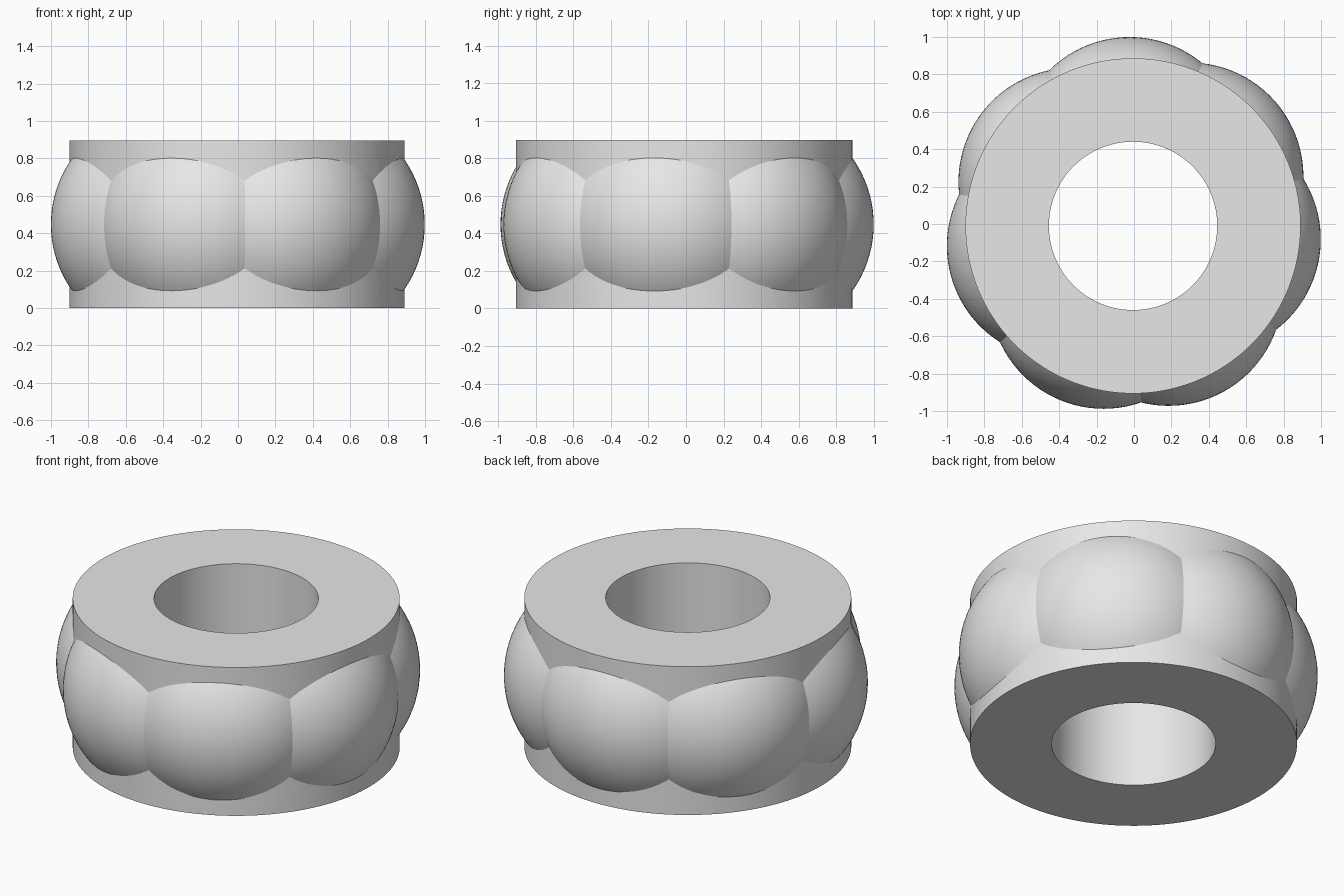
import bpy
import math

if "Cube" in bpy.data.objects:
    bpy.data.objects.remove(bpy.data.objects["Cube"])

CX, CY, CZ = -0.005, -0.01, 0.447   # ring centre
HEIGHT = 0.897
OUTER, BORE = 0.896, 0.45
LOBES, LOBE_R, LOBE_D = 7, 0.61, 0.40
FIRST_LOBE = math.radians(92.6)

grey = bpy.data.materials.new("light grey")
grey.diffuse_color = (0.8, 0.8, 0.8, 1.0)
grey.use_nodes = True
grey.node_tree.nodes["Principled BSDF"].inputs["Base Color"].default_value = grey.diffuse_color


def cylinder(name, radius, depth, sides=192):
    bpy.ops.mesh.primitive_cylinder_add(vertices=sides, radius=radius, depth=depth,
                                        location=(CX, CY, HEIGHT / 2))
    obj = bpy.context.object
    obj.name = name
    obj.data.materials.append(grey)
    return obj


def cut(target, tool, operation):
    mod = target.modifiers.new(tool.name, 'BOOLEAN')
    mod.operation = operation
    mod.solver = 'EXACT'
    mod.object = tool
    bpy.context.view_layer.objects.active = target
    bpy.ops.object.modifier_apply(modifier=mod.name)
    bpy.data.objects.remove(tool, do_unlink=True)


# Tall core, trimmed to height after the lobes are joined
ring = cylinder("lobed_ring", OUTER, 2.4)

# Round lobes spaced evenly around the rim
for i in range(LOBES):
    a = FIRST_LOBE + i * math.tau / LOBES
    bpy.ops.mesh.primitive_uv_sphere_add(
        segments=96, ring_count=48, radius=LOBE_R, rotation=(0, 0, a + 0.013),
        location=(CX + LOBE_D * math.cos(a), CY + LOBE_D * math.sin(a), CZ))
    lobe = bpy.context.object
    lobe.name = "lobe"
    lobe.data.materials.append(grey)
    cut(ring, lobe, 'UNION')

# Flat top and bottom
bpy.ops.mesh.primitive_cube_add(size=1, location=(0, 0, HEIGHT / 2))
slab = bpy.context.object
slab.name = "trim_slab"
slab.scale = (4, 4, HEIGHT)
slab.data.materials.append(grey)
bpy.context.view_layer.update()
cut(ring, slab, 'INTERSECT')

# Central bore
cut(ring, cylinder("bore_cutter", BORE, 3.0, 128), 'DIFFERENCE')

# One colour, smooth with sharp rims and creases
ring.data.materials.clear()
ring.data.materials.append(grey)
for poly in ring.data.polygons:
    poly.material_index = 0
bpy.ops.object.select_all(action='DESELECT')
ring.select_set(True)
bpy.context.view_layer.objects.active = ring
bpy.ops.object.shade_smooth_by_angle(angle=math.radians(20))
